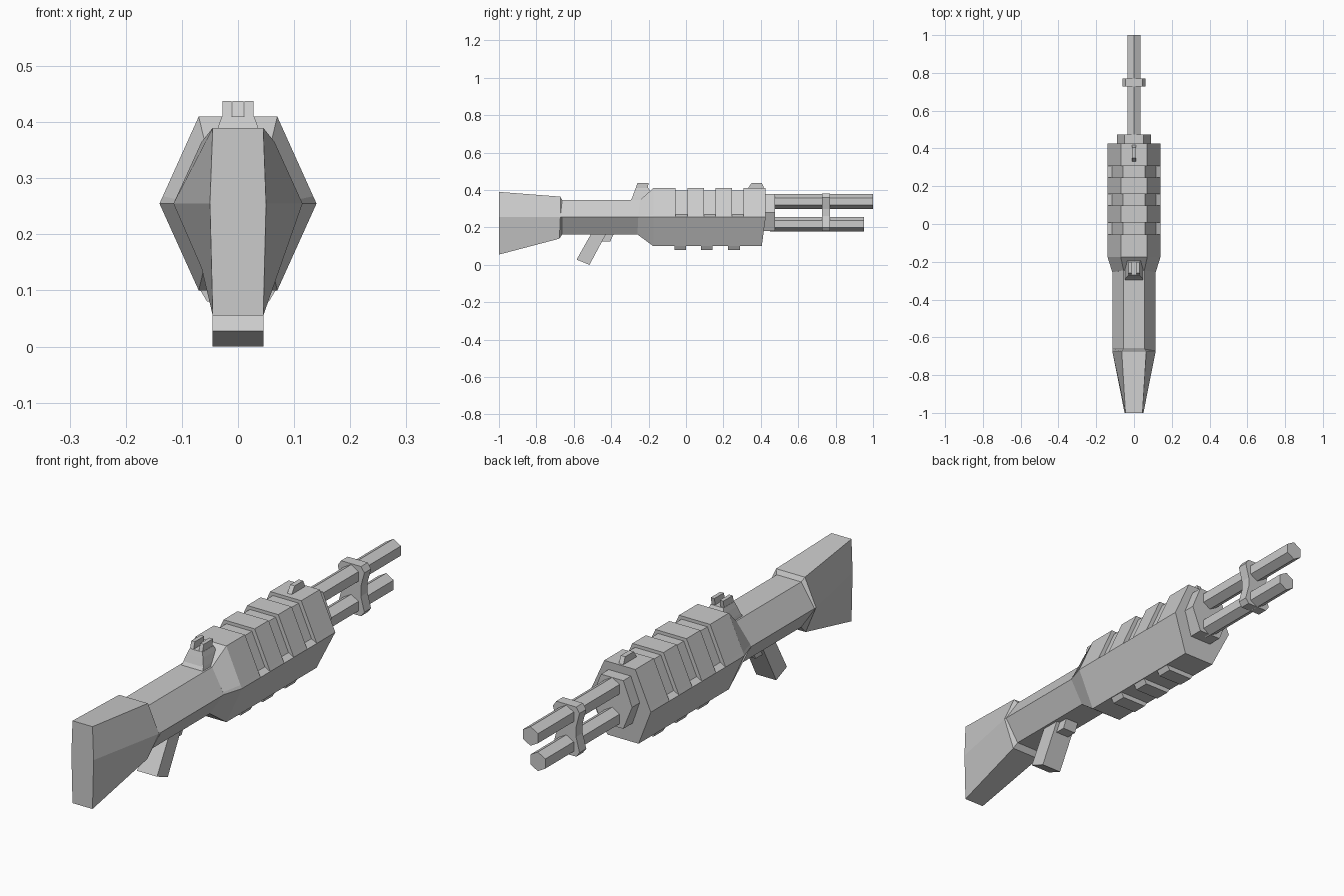
import bpy, bmesh, math
from mathutils import Vector

if "Cube" in bpy.data.objects:
    bpy.data.objects.remove(bpy.data.objects["Cube"], do_unlink=True)

grey = bpy.data.materials.new("plain_grey")
grey.use_nodes = True
grey.diffuse_color = (0.6, 0.6, 0.6, 1)
grey.node_tree.nodes["Principled BSDF"].inputs["Base Color"].default_value = (0.6, 0.6, 0.6, 1)


def loft(name, rings):
    """Skin a closed solid through rings of equal point count."""
    bm = bmesh.new()
    loops = [[bm.verts.new(p) for p in ring] for ring in rings]
    n = len(loops[0])
    for a, b in zip(loops, loops[1:]):
        for i in range(n):
            j = (i + 1) % n
            bm.faces.new((a[i], a[j], b[j], b[i]))
    bm.faces.new(loops[0])
    bm.faces.new(loops[-1])
    bmesh.ops.recalc_face_normals(bm, faces=bm.faces)
    mesh = bpy.data.meshes.new(name)
    bm.to_mesh(mesh)
    bm.free()
    mesh.materials.append(grey)
    obj = bpy.data.objects.new(name, mesh)
    bpy.context.collection.objects.link(obj)
    return obj


def ring(half):
    """Mirror half of a cross-section, listed bottom to top as (x, y, z)."""
    return list(half) + [(-x, y, z) for x, y, z in reversed(half)]


def section(half, y):
    return ring([(x, y, z) for x, z in half])


def side_plate(name, profile, x0, x1):
    """Extrude a (y, z) profile between two x positions."""
    return loft(name, [[(x, y, z) for y, z in profile] for x in (x0, x1)])


def block(name, layers):
    """Stack rectangles given as (z, half width, back y, front y)."""
    return loft(name, [[(-w, a, z), (w, a, z), (w, b, z), (-w, b, z)] for z, w, a, b in layers])


# Main housing with three stepped grooves over its upper half
full = [(0.07, 0.10), (0.14, 0.255), (0.134, 0.268), (0.07, 0.41)]
cut = [(0.07, 0.10), (0.14, 0.255), (0.116, 0.268), (0.058, 0.397)]
rings = [ring([(0.055, -0.26, 0.163), (0.115, -0.255, 0.255),
               (0.111, -0.255, 0.263), (0.055, -0.245, 0.347)]),
         section(full, -0.175)]
for back in (-0.055, 0.097, 0.245):
    front = back + 0.062
    rings += [section(full, back), section(cut, back), section(cut, front), section(full, front)]
rings.append(ring([(x, y, z) for (x, z), y in zip(full, (0.405, 0.426, 0.426, 0.426))]))
loft("housing", rings)

# Neck and butt stock
neck = [(0.055, 0.163), (0.115, 0.255), (0.055, 0.347)]
loft("neck", [section(neck, -0.67), section(neck, -0.245)])
loft("stock", [section([(0.045, 0.055), (0.05, 0.255), (0.045, 0.39)], -1),
               ring([(0.065, -0.677, 0.14), (0.115, -0.672, 0.255), (0.065, -0.672, 0.365)]),
               section(neck, -0.662)])

# Ribs under the housing
for i, back in enumerate((-0.062, 0.08, 0.225)):
    block(f"lower_rib_{i + 1}", [(0.08, 0.055, back, back + 0.063), (0.105, 0.07, back, back + 0.063)])

# Collar, barrels and the band that joins them
collar = [(0.05, 0.182), (0.09, 0.28), (0.05, 0.378)]
loft("collar", [section(collar, 0.40), section(collar, 0.475)])
for name, z, tip in (("upper_barrel", 0.339, 1), ("lower_barrel", 0.218, 0.953)):
    hexagon = [Vector((0.039 * math.sin(i * math.pi / 3), 0, z + 0.039 * math.cos(i * math.pi / 3)))
               for i in range(6)]
    loft(name, [[p + Vector((0, y, 0)) for p in hexagon] for y in (0.45, tip)])
band = [(0.045, 0.18), (0.06, 0.2), (0.044, 0.26), (0.044, 0.3), (0.06, 0.36), (0.045, 0.382)]
loft("barrel_band", [section(band, 0.727), section(band, 0.77)])

# Sights
block("rear_sight_base", [(0.34, 0.05, -0.30, -0.18), (0.36, 0.045, -0.287, -0.18),
                          (0.39, 0.036, -0.277, -0.19), (0.41, 0.029, -0.27, -0.2)])
for name, s in (("left", 1), ("right", -1)):
    side_plate(f"rear_sight_{name}_post", [(-0.27, 0.405), (-0.26, 0.438), (-0.2, 0.438), (-0.205, 0.405)],
               s * 0.012, s * 0.028)
side_plate("front_sight", [(0.328, 0.405), (0.35, 0.438), (0.405, 0.438), (0.42, 0.405)], -0.01, 0.01)

# Hand grip and trigger
side_plate("grip", [(-0.585, 0.028), (-0.516, 0), (-0.425, 0.17), (-0.505, 0.17)], -0.045, 0.045)
side_plate("trigger", [(-0.46, 0.126), (-0.405, 0.126), (-0.385, 0.168), (-0.46, 0.168)], -0.03, 0.03)
